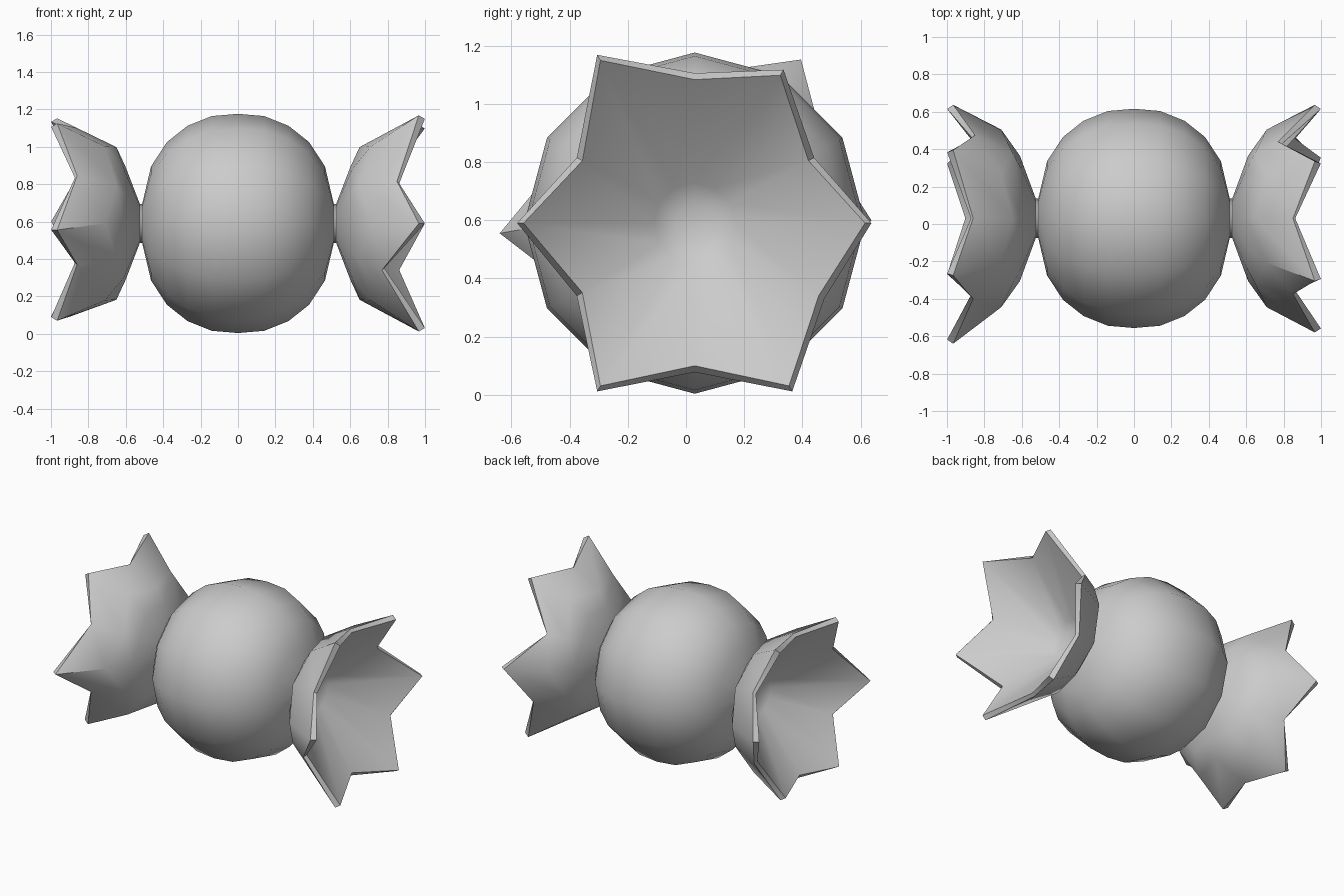
import bpy, bmesh, math

if "Cube" in bpy.data.objects:
    bpy.data.objects.remove(bpy.data.objects["Cube"])

CY, CZ, N = 0.03, 0.59, 12


def ring(bm, pts):
    return [bm.verts.new(p) for p in pts]


def circle(x, r):
    a = [2 * math.pi * k / N for k in range(N)]
    return [(x, CY + r * math.cos(t), CZ + r * math.sin(t)) for t in a]


def alternate(peak, valley):
    return [(valley if k % 2 else peak)[k] for k in range(N)]


def loft(bm, rings, flip):
    for a, b in zip(rings, rings[1:]):
        for i in range(N):
            j = (i + 1) % N
            f = [a[i], a[j], b[j], b[i]]
            bm.faces.new(f[::-1] if flip else f)


def finish(bm, name, angle):
    me = bpy.data.meshes.new(name)
    bm.to_mesh(me)
    bm.free()
    ob = bpy.data.objects.new(name, me)
    bpy.context.collection.objects.link(ob)
    bpy.ops.object.select_all(action='DESELECT')
    ob.select_set(True)
    bpy.context.view_layer.objects.active = ob
    bpy.ops.object.shade_smooth_by_angle(angle=math.radians(angle))


# Round wrapped body, turned about the x axis
half = [(0.14, 0.574), (0.27, 0.522), (0.38, 0.435), (0.465, 0.305), (0.512, 0.105), (0.535, 0.105)]
profile = [(-x, r) for x, r in reversed(half)] + [(0, 0.586)] + half
bm = bmesh.new()
rings = [ring(bm, circle(x, r)) for x, r in profile]
loft(bm, rings, False)
bm.faces.new(rings[0][::-1])
bm.faces.new(rings[-1])
finish(bm, "candy_body", 60)


# Flared wrapper end: bulging outside, jagged rim, conical hollow inside
def wrapper_end(name, s, rim):
    bm = bmesh.new()
    inner = []
    for k, (x, y, z) in enumerate(rim):
        d = math.hypot(y - CY, z - CZ)
        f = 1 - 0.022 / d
        dx = 0.012 if k % 2 else 0.032
        inner.append((s * (x + dx), CY + (y - CY) * f, CZ + (z - CZ) * f))
    loops = [
        circle(s * 0.525, 0.105),
        alternate(circle(s * 0.61, 0.335), circle(s * 0.60, 0.30)),
        alternate(circle(s * 0.71, 0.475), circle(s * 0.65, 0.408)),
        [(s * x, y, z) for x, y, z in rim],
        inner,
        circle(s * 0.58, 0.14),
        circle(s * 0.55, 0.07)]
    rings = [ring(bm, p) for p in loops]
    loft(bm, rings, s < 0)
    bm.faces.new(rings[0][::-1] if s > 0 else rings[0])
    bm.faces.new(rings[-1] if s > 0 else rings[-1][::-1])
    finish(bm, name, 50)


# Rim points run round from +y, peaks and valleys in turn
P = 0.967
wrapper_end("right_wrapper_end", 1, [
    (P, 0.637, 0.59), (0.77, 0.44, 0.815), (P, 0.335, 1.117), (0.85, 0.03, 1.105),
    (P, -0.305, 1.168), (0.85, -0.375, 0.815), (P, -0.58, 0.59), (0.77, -0.375, 0.34),
    (P, -0.305, 0.012), (0.85, 0.03, 0.078), (P, 0.365, 0.012), (0.85, 0.475, 0.33)])
wrapper_end("left_wrapper_end", -1, [
    (P, 0.637, 0.60), (0.85, 0.475, 0.85), (P, 0.395, 1.152), (0.86, 0.03, 1.10),
    (P, -0.275, 1.125), (0.86, -0.40, 0.845), (P, -0.64, 0.555), (0.86, -0.40, 0.37),
    (P, -0.28, 0.07), (0.89, 0.03, 0.095), (P, 0.335, 0.075), (0.85, 0.46, 0.35)])
